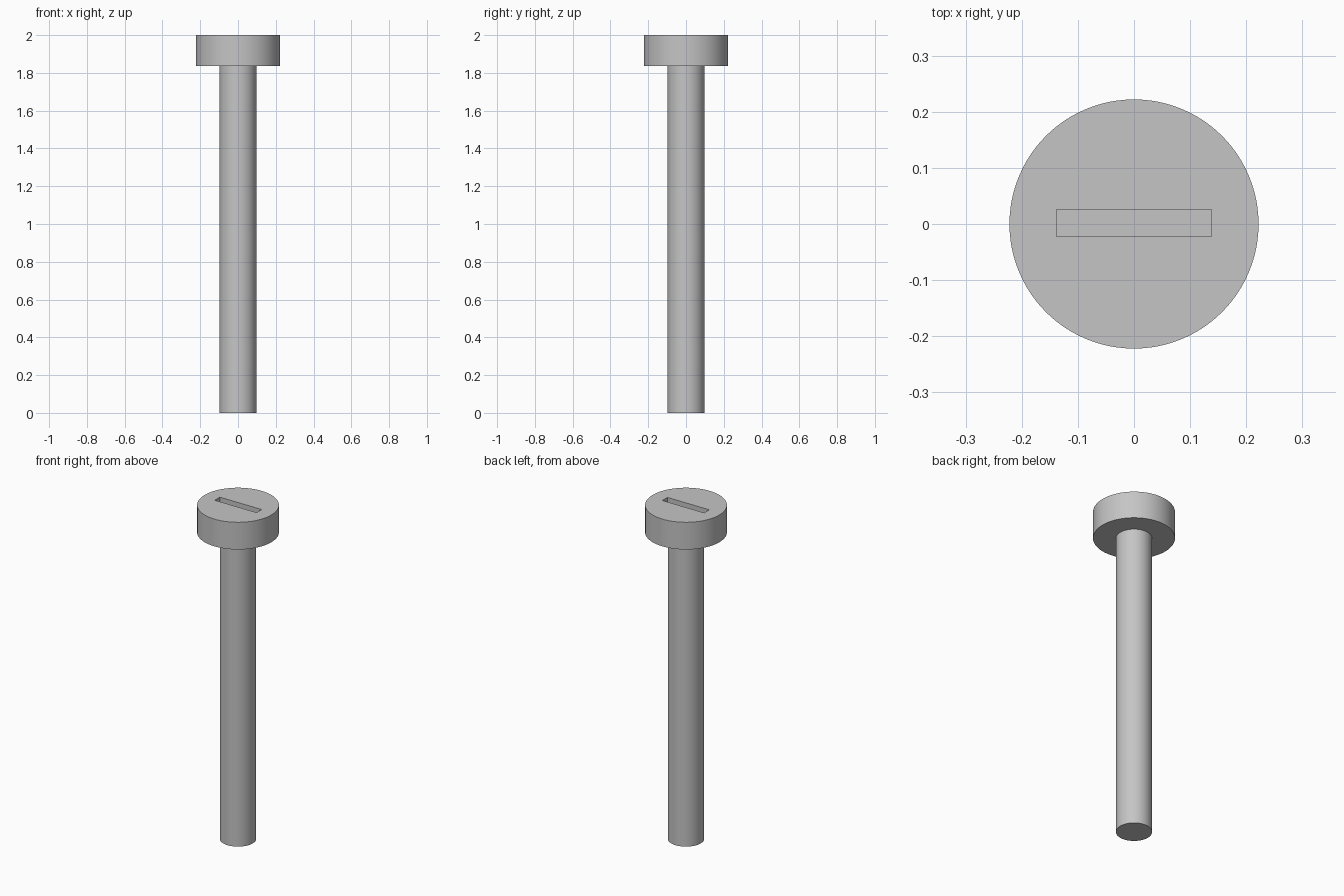
import bpy
import math

HEIGHT = 2.0
HEAD_BASE = 1.837
HEAD_RADIUS = 0.222
SHAFT_RADIUS = 0.098
SLOT_LENGTH, SLOT_WIDTH, SLOT_DEPTH = 0.277, 0.048, 0.08

cube = bpy.data.objects.get("Cube")
if cube:
    bpy.data.objects.remove(cube, do_unlink=True)

# One plain steel grey
steel = bpy.data.materials.new("steel_grey")
steel.use_nodes = True
steel.diffuse_color = (0.56, 0.56, 0.56, 1)
steel.node_tree.nodes["Principled BSDF"].inputs["Base Color"].default_value = steel.diffuse_color


def cylinder(name, radius, bottom, top):
    bpy.ops.mesh.primitive_cylinder_add(
        vertices=96, radius=radius, depth=top - bottom,
        location=(0, 0, (bottom + top) / 2))
    obj = bpy.context.object
    obj.name = name
    obj.data.materials.append(steel)
    return obj


def smooth(obj):
    bpy.ops.object.select_all(action="DESELECT")
    obj.select_set(True)
    bpy.context.view_layer.objects.active = obj
    bpy.ops.object.shade_smooth_by_angle(angle=math.radians(30))


# Long plain shaft
shaft = cylinder("screw_shaft", SHAFT_RADIUS, 0, HEAD_BASE)
smooth(shaft)

# Flat cylindrical head
head = cylinder("screw_head", HEAD_RADIUS, HEAD_BASE, HEIGHT)

# Driver slot cut into the top of the head
bpy.ops.mesh.primitive_cube_add(size=1, location=(0, 0.002, HEIGHT))
cutter = bpy.context.object
cutter.name = "slot_cutter"
cutter.scale = (SLOT_LENGTH, SLOT_WIDTH, SLOT_DEPTH * 2)
cutter.data.materials.append(steel)
cutter.hide_render = True

cut = head.modifiers.new("driver_slot", "BOOLEAN")
cut.operation = "DIFFERENCE"
cut.solver = "EXACT"
cut.object = cutter
bpy.context.view_layer.objects.active = head
bpy.ops.object.modifier_apply(modifier=cut.name)
bpy.data.objects.remove(cutter, do_unlink=True)
smooth(head)
